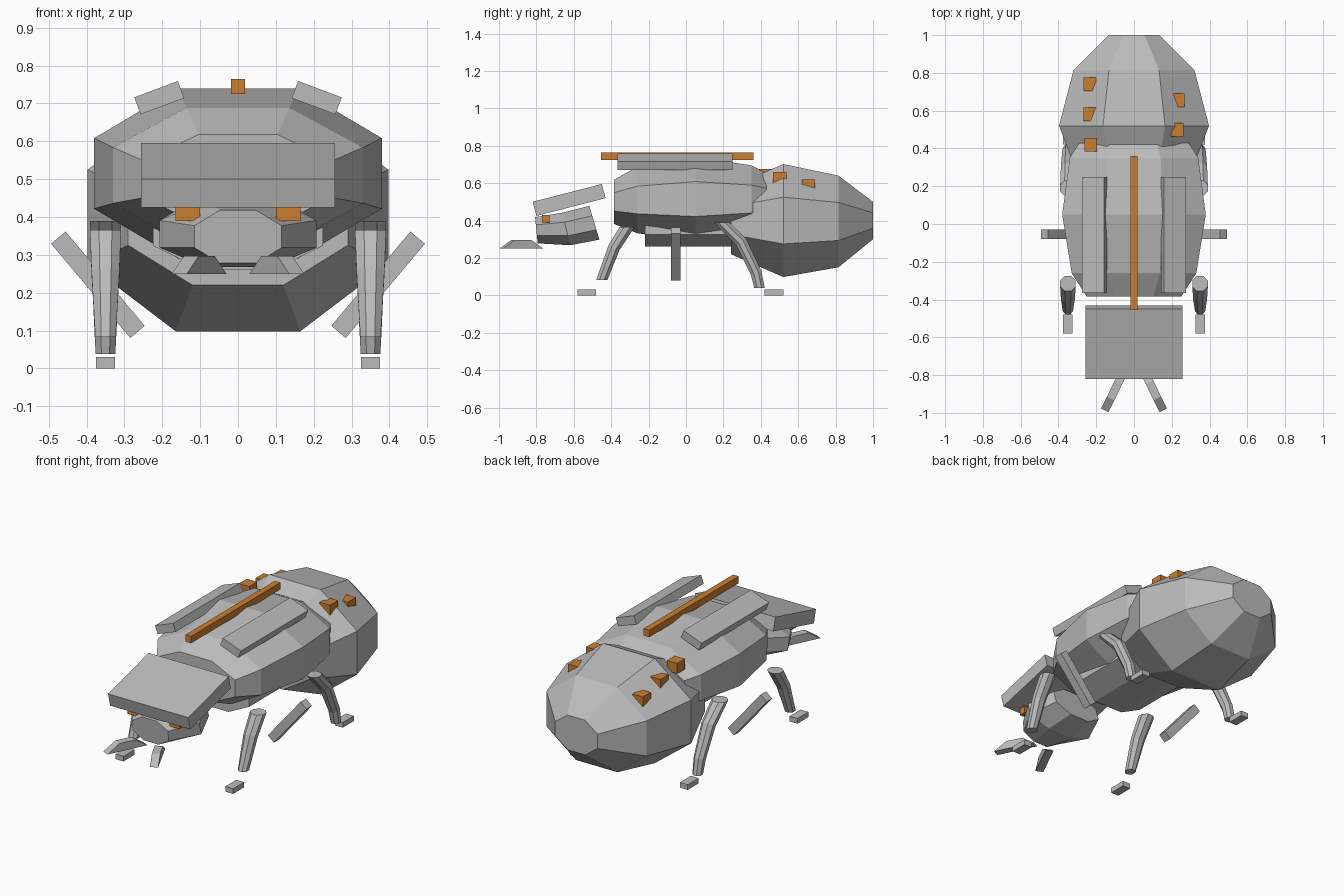
import bpy, bmesh, math
from mathutils import Vector, Matrix

if "Cube" in bpy.data.objects:
    bpy.data.objects.remove(bpy.data.objects["Cube"])


def material(name, rgb):
    m = bpy.data.materials.new(name)
    m.diffuse_color = (*rgb, 1)
    m.use_nodes = True
    m.node_tree.nodes["Principled BSDF"].inputs["Base Color"].default_value = m.diffuse_color
    return m


GREY = material("shell grey", (0.5, 0.5, 0.5))
ORANGE = material("accent orange", (0.6, 0.21, 0.03))


def finish(bm, name, mat):
    bmesh.ops.recalc_face_normals(bm, faces=bm.faces)
    me = bpy.data.meshes.new(name)
    bm.to_mesh(me)
    bm.free()
    me.materials.append(mat)
    ob = bpy.data.objects.new(name, me)
    bpy.context.collection.objects.link(ob)
    return ob


def loft(name, rings, mat=GREY):
    """Skin a list of point rings and cap both ends."""
    bm = bmesh.new()
    loops = [[bm.verts.new(p) for p in r] for r in rings]
    n = len(loops[0])
    for a, b in zip(loops, loops[1:]):
        for i in range(n):
            j = (i + 1) % n
            bm.faces.new((a[i], a[j], b[j], b[i]))
    bm.faces.new(loops[0])
    bm.faces.new(loops[-1])
    return finish(bm, name, mat)


def ring(center, across, up, hw, hh, n=8):
    """Flat-topped polygon whose flats reach hw and hh."""
    k = math.cos(math.pi / n)
    pts = []
    for i in range(n):
        t = 2 * math.pi * (i + 0.5) / n
        pts.append(Vector(center) + Vector(across) * (math.cos(t) * hw / k)
                   + Vector(up) * (math.sin(t) * hh / k))
    return pts


def body(name, sections):
    """Eight-sided hull; sections are (y, centre z, half width, half height, lean)."""
    return loft(name, [ring((0, y, z), (1, 0, 0), (0, lean, 1), w, h)
                       for y, z, w, h, lean in sections])


def box(name, center, size, mat=GREY, rot=(0, "X")):
    bm = bmesh.new()
    bmesh.ops.create_cube(bm, size=1)
    bm.transform(Matrix.Translation(center) @ Matrix.Rotation(rot[0], 4, rot[1])
                 @ Matrix.Diagonal((*size, 1)))
    return finish(bm, name, mat)


def leg(name, x, path):
    """Tapered bent limb; path points are (y, z, half width, half depth)."""
    rings = []
    for i, (y, z, w, d) in enumerate(path):
        a, b = path[max(i - 1, 0)], path[min(i + 1, len(path) - 1)]
        t = Vector((0, b[0] - a[0], b[1] - a[1])).normalized()
        if i == 0:
            t = Vector((0, 0, -1))
        if i == len(path) - 1:
            t = Vector((0, 0, -1))
        rings.append(ring((x, y, z), (1, 0, 0), t.cross(Vector((1, 0, 0))), w, d))
    return loft(name, rings)


# Main hull
body("abdomen", [(0.24, 0.40, 0.29, 0.18, 0), (0.52, 0.40, 0.397, 0.302, 0),
                 (0.815, 0.395, 0.32, 0.245, 0), (1.0, 0.40, 0.135, 0.10, 0)])
body("thorax", [(-0.385, 0.50, 0.25, 0.118, 0), (-0.26, 0.51, 0.33, 0.178, 0),
                (0.05, 0.515, 0.38, 0.225, 0), (0.35, 0.515, 0.34, 0.18, 0),
                (0.43, 0.515, 0.29, 0.14, 0)])
body("underbody", [(-0.22, 0.37, 0.225, 0.11, 0), (0.24, 0.37, 0.225, 0.11, 0)])
body("head", [(-0.80, 0.348, 0.115, 0.07, -0.1), (-0.64, 0.355, 0.207, 0.087, -0.25),
              (-0.49, 0.388, 0.15, 0.09, -0.3)])

# Head shield and dorsal rail
box("head_shield", (0, -0.625, 0.51), (0.512, 0.382, 0.078), rot=(math.radians(14.4), "X"))
box("dorsal_rail", (0, -0.047, 0.745), (0.036, 0.815, 0.04), ORANGE)

# Paired parts
for side, s in (("left", -1), ("right", 1)):
    box(side + "_wing_plate", (s * 0.208, -0.058, 0.715), (0.123, 0.614, 0.048),
        rot=(s * math.radians(20.5), "Y"))
    box(side + "_eye", (s * 0.133, -0.75, 0.41), (0.064, 0.04, 0.04), ORANGE)

    # Mandible: sloped bar pointing forward and outward
    inner, outer = Vector((s * 0.05, -0.773, 0.25)), Vector((s * 0.155, -0.987, 0.25))
    d = outer - inner
    n = Vector((d.y, -d.x, 0)).normalized() * 0.022
    prof = [inner, inner + d * 0.3 + Vector((0, 0, 0.047)),
            inner + d * 0.7 + Vector((0, 0, 0.047)), outer]
    loft(side + "_mandible", [[p - n for p in prof], [p + n for p in prof]])

    # Legs and feet
    leg(side + "_front_leg", s * 0.35,
        [(-0.315, 0.365, 0.041, 0.04), (-0.385, 0.255, 0.037, 0.032),
         (-0.45, 0.083, 0.027, 0.03)])
    leg(side + "_rear_leg", s * 0.35,
        [(0.19, 0.39, 0.041, 0.04), (0.295, 0.285, 0.037, 0.032),
         (0.375, 0.12, 0.03, 0.03), (0.393, 0.038, 0.026, 0.028)])
    box(side + "_mid_leg", (s * 0.37, -0.055, 0.221), (0.05, 0.05, 0.325),
        rot=(s * math.radians(40), "Y"))
    for end, y in (("front", -0.53), ("rear", 0.47)):
        box(f"{side}_{end}_foot", (s * 0.35, y, 0.015), (0.05, 0.1, 0.03))

# Scattered abdomen nodes: x, y, top z
for i, (x, y, top) in enumerate([(-0.23, 0.42, 0.675), (-0.235, 0.58, 0.645),
                                 (-0.235, 0.74, 0.605), (0.23, 0.5, 0.66),
                                 (0.235, 0.655, 0.62)]):
    box(f"node_{i + 1}", (x, y, top - 0.03), (0.066, 0.072, 0.06), ORANGE)
